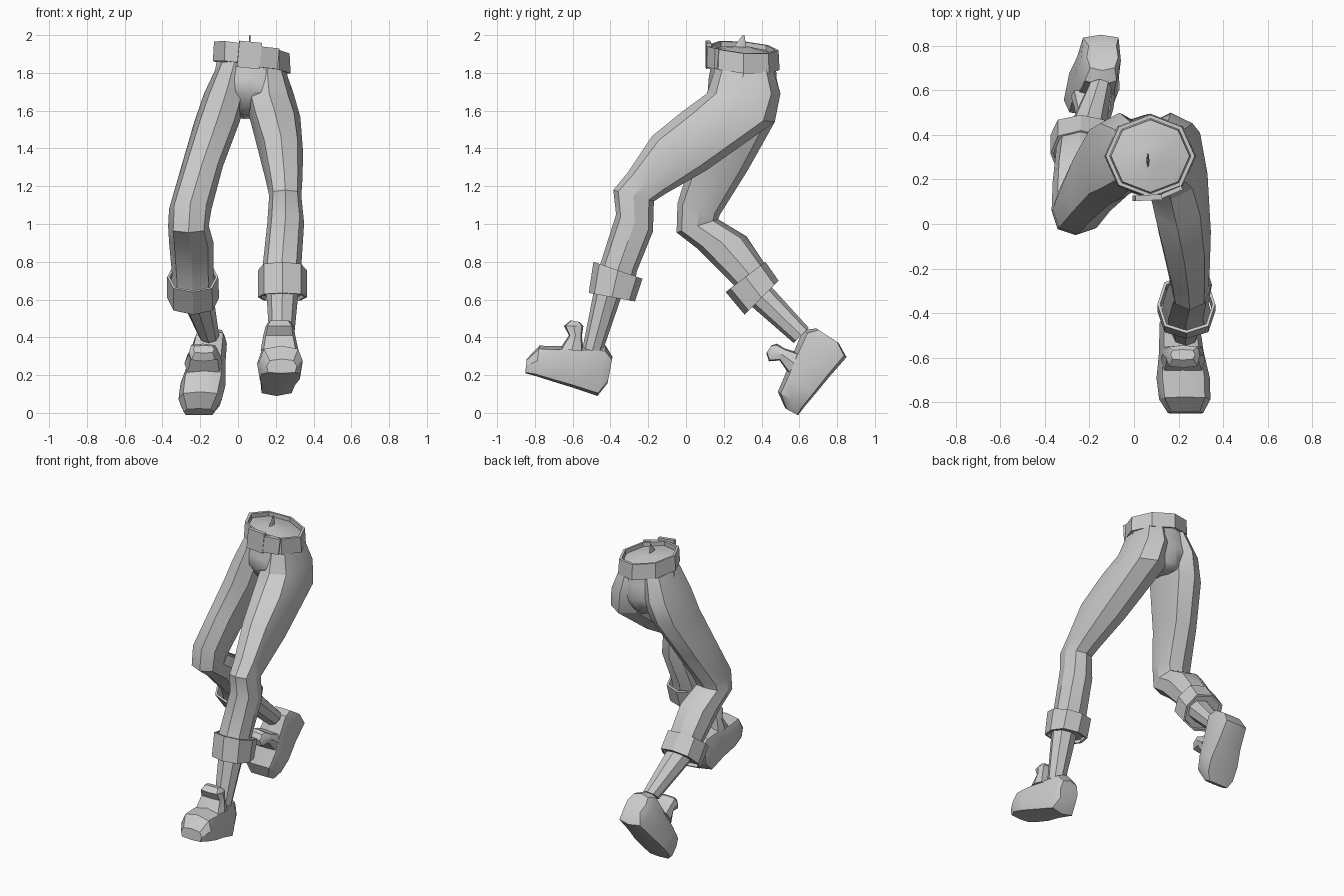
import bpy
import bmesh
import math
from mathutils import Vector, Matrix

default_cube = bpy.data.objects.get("Cube")
if default_cube:
    bpy.data.objects.remove(default_cube, do_unlink=True)

# Single plain grey used on every part
GREY = (0.6, 0.6, 0.6, 1.0)
grey = bpy.data.materials.new("plain grey")
grey.use_nodes = True
grey.diffuse_color = GREY
grey.node_tree.nodes["Principled BSDF"].inputs["Base Color"].default_value = GREY


def finish(name, bm, angle=32):
    """Turn a bmesh into a shaded object."""
    bmesh.ops.recalc_face_normals(bm, faces=bm.faces)
    mesh = bpy.data.meshes.new(name)
    bm.to_mesh(mesh)
    bm.free()
    mesh.materials.append(grey)
    part = bpy.data.objects.new(name, mesh)
    bpy.context.collection.objects.link(part)
    bpy.ops.object.select_all(action="DESELECT")
    part.select_set(True)
    bpy.context.view_layer.objects.active = part
    bpy.ops.object.shade_smooth_by_angle(angle=math.radians(angle))


def squared(value, power):
    return math.copysign(abs(value) ** power, value) if abs(value) > 1e-6 else 0.0


def ring(front, back, x_low, x_high, power=1.0, back_power=None):
    """Eight-sided section spanning two side-plane points and an x range."""
    start = Vector(((x_low + x_high) / 2, *front))
    end = Vector(((x_low + x_high) / 2, *back))
    middle, reach = (start + end) / 2, (start - end) / 2
    half = Vector(((x_high - x_low) / 2, 0, 0))
    points = []
    for i in range(8):
        c, s = math.cos(math.tau * i / 8), math.sin(math.tau * i / 8)
        p = back_power if back_power and c < 0 else power
        points.append(middle + reach * squared(c, p) + half * squared(s, p))
    return points


def loft(name, rings, closed=False, angle=32):
    """Skin a list of rings; closed joins the last ring to the first."""
    bm = bmesh.new()
    loops = [[bm.verts.new(p) for p in points] for points in rings]
    pairs = list(zip(loops, loops[1:]))
    if closed:
        pairs.append((loops[-1], loops[0]))
    for a, b in pairs:
        for i in range(len(a)):
            j = (i + 1) % len(a)
            bm.faces.new((a[i], a[j], b[j], b[i]))
    if not closed:
        bm.faces.new(loops[0])
        bm.faces.new(loops[-1])
    finish(name, bm, angle)


def tube(name, top, bottom, wall):
    """Band with wall thickness, such as a cuff or a belt."""
    def inset(points):
        middle = sum(points, Vector()) / len(points)
        return [middle + (p - middle) * wall for p in points]
    loft(name, [bottom, top, inset(top), inset(bottom)], closed=True)


# Trouser legs: front point, back point (y, z), then x range
left_leg = [
    ((.16, 1.84), (.46, 1.82), .06, .245),
    ((.11, 1.69), (.50, 1.69), .035, .295),
    ((-.02, 1.595), (.47, 1.54), .06, .33),
    ((-.18, 1.465), (.11, 1.285), .11, .345),
    ((-.31, 1.27), (-.10, 1.165), .15, .34),
    ((-.385, 1.18), (-.17, 1.12), .165, .335),
    ((-.37, 1.05), (-.175, .96), .155, .35),
    ((-.45, .80), (-.26, .75), .13, .335),
    ((-.495, .65), (-.285, .61), .125, .345)]
right_leg = [
    ((.16, 1.86), (.46, 1.84), -.105, .07),
    ((.11, 1.69), (.50, 1.69), -.18, .05),
    ((.09, 1.55), (.47, 1.54), -.23, .01),
    ((.02, 1.32), (.33, 1.29), -.30, -.08),
    ((-.045, 1.11), (.18, 1.05), -.365, -.14),
    ((-.05, .955), (.17, 1.025), -.37, -.155),
    ((.06, .87), (.32, .935), -.365, -.13),
    ((.25, .68), (.41, .80), -.35, -.13),
    ((.305, .545), (.475, .70), -.355, -.12)]
loft("left_trouser_leg", [ring(*r, power=.82) for r in left_leg])
loft("right_trouser_leg", [ring(*r, power=.82) for r in right_leg])


# Section of the waist, tilted down toward the left and back
def waist_ring(height, grow):
    points = ring((.305 - .185 * grow, height), (.305 + .185 * grow, height),
                  .073 - .2 * grow, .073 + .2 * grow)
    for p in points:
        p.z -= .16 * (p.x - .073) + .08 * (p.y - .305)
    return points


# Hips between belt and crotch, with a shallow domed top
hips = [
    ((.12, 1.77), (.48, 1.77), -.13, .265),
    ((.115, 1.70), (.495, 1.68), -.14, .27),
    ((.17, 1.615), (.46, 1.58), -.05, .14),
    ((.22, 1.58), (.42, 1.555), .0, .09)]
loft("hips", [waist_ring(1.935, .25), waist_ring(1.91, .88), waist_ring(1.83, .93)]
     + [ring(*r, power=.85) for r in hips], angle=40)

# Belt, buckle and the loose end beside it
tube("belt", waist_ring(1.935, 1.0), waist_ring(1.83, 1.03), .91)


def plate(name, centre, size, turn):
    bm = bmesh.new()
    bmesh.ops.create_cube(bm, size=1)
    spin = Matrix.Rotation(turn, 4, "Z") @ Matrix.Rotation(.1, 4, "Y")
    move = Matrix.Translation(centre) @ spin @ Matrix.Diagonal((*size, 1))
    bmesh.ops.transform(bm, matrix=move, verts=bm.verts)
    finish(name, bm)


plate("belt_buckle", (.06, .118, 1.895), (.12, .025, .14), .05)
plate("belt_flap", (.16, .14, 1.88), (.11, .02, .11), .4)

# Small peak in the middle of the waist
loft("waist_peak", [ring((.24, 1.92), (.32, 1.92), .055, .07),
                    ring((.30, 2.0), (.31, 2.0), .06, .065)])

# Rolled cuffs
tube("left_cuff", ring((-.49, .80), (-.23, .71), .105, .365, .8),
     ring((-.515, .635), (-.27, .59), .105, .365, .8), .9)
tube("right_cuff", ring((.21, .64), (.42, .80), -.375, -.105, .8),
     ring((.31, .52), (.49, .70), -.375, -.10, .8), .9)

# Ankles
loft("left_ankle", [ring((-.485, .66), (-.34, .62), .15, .32),
                    ring((-.55, .33), (-.44, .33), .17, .29)])
loft("right_ankle", [ring((.34, .57), (.45, .67), -.31, -.13),
                     ring((.57, .37), (.65, .45), -.21, -.10)])

# Shoes: top (along, up), bottom (along, up), half width
shoe = [
    ((.01, .20), (0, .06), .07),
    ((.06, .25), (.035, -.02), .09),
    ((.18, .22), (.17, -.01), .10),
    ((.30, .185), (.29, -.005), .12),
    ((.40, .16), (.38, 0), .115),
    ((.447, .075), (.435, 0), .08)]
tongue = [
    ((.29, .17), (.165, .19), .10),
    ((.262, .252), (.195, .267), .085),
    ((.30, .295), (.20, .318), .075),
    ((.273, .332), (.225, .335), .055)]


def foot(side, heel, slope, heel_x, drift):
    """Place a shoe and its tongue along a tilted sole line."""
    along = Vector((-math.cos(slope), math.sin(slope)))
    up = Vector((math.sin(slope), math.cos(slope)))

    def place(section, power, back_power):
        top, bottom, half = section
        a, b = [Vector(heel) + along * p[0] + up * p[1] for p in (top, bottom)]
        x = heel_x + drift * top[0]
        return ring(a, b, x - half, x + half, power, back_power)

    loft(side + "_shoe", [place(s, .7, .35) for s in shoe])
    loft(side + "_shoe_tongue", [place(s, .5, .5) for s in tongue])


foot("left", (-.43, .10), math.radians(14.6), .20, .07)
foot("right", (.855, .335), math.radians(-53), -.14, -.15)
